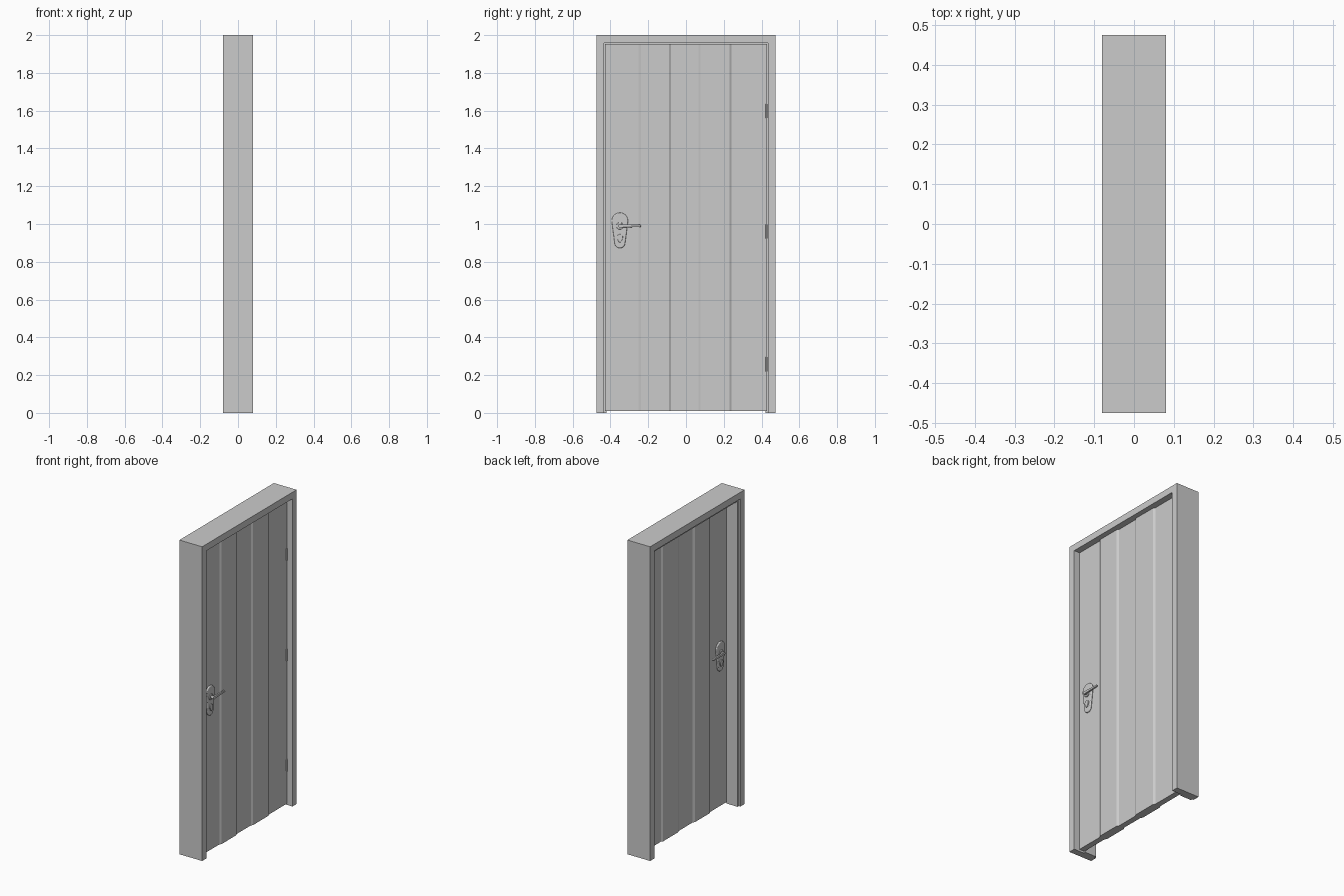
import bpy, bmesh
from math import pi, sin, cos
from mathutils import Vector

cube = bpy.data.objects.get("Cube")
if cube:
    bpy.data.objects.remove(cube)

grey = bpy.data.materials.new("light grey")
grey.use_nodes = True
grey.diffuse_color = (0.6, 0.6, 0.6, 1)
grey.node_tree.nodes["Principled BSDF"].inputs["Base Color"].default_value = (0.6, 0.6, 0.6, 1)

MID = 0.026          # centre plane of the door leaf
HALF = 0.018         # half thickness of the leaf


def prism(name, outline, axis, lo, hi, x=0.0):
    """Extrude an outline: (y, z) along x, or (x, y) along z."""
    def point(a, b, d):
        return Vector((d, a, b)) if axis == "x" else Vector((a, b, d))
    bm = bmesh.new()
    rings = [[bm.verts.new(point(a, b, d)) for a, b in outline] for d in (lo, hi)]
    for ring in rings:
        bm.faces.new(ring)
    for i in range(len(outline)):
        j = (i + 1) % len(outline)
        bm.faces.new((rings[0][i], rings[0][j], rings[1][j], rings[1][i]))
    bmesh.ops.recalc_face_normals(bm, faces=bm.faces)
    mesh = bpy.data.meshes.new(name)
    bm.to_mesh(mesh)
    bm.free()
    mesh.materials.append(grey)
    obj = bpy.data.objects.new(name, mesh)
    obj.location.x = x
    bpy.context.collection.objects.link(obj)
    return obj


def arch(half_out, top_out, half_in, top_in):
    """Upside-down U of two jambs and a head."""
    return [(-half_out, 0), (-half_out, top_out), (half_out, top_out), (half_out, 0),
            (half_in, 0), (half_in, top_in), (-half_in, top_in), (-half_in, 0)]


def arc(y, z, r, start, end, n=20):
    angles = [start + (end - start) * i / n for i in range(n + 1)]
    return [(y + r * cos(a), z + r * sin(a)) for a in angles]


def circle(y, z, r, n=24):
    return arc(y, z, r, 0, 2 * pi * (n - 1) / n, n - 1)


def finish(obj, bevel=0.0, mirror=False):
    if bevel:
        mod = obj.modifiers.new("soft edge", "BEVEL")
        mod.width = bevel
        mod.segments = 3
        mod.limit_method = "ANGLE"
        mod.angle_limit = pi / 4
    if mirror:
        obj.modifiers.new("both sides", "MIRROR")
    bpy.ops.object.select_all(action="DESELECT")
    obj.select_set(True)
    bpy.context.view_layer.objects.active = obj
    bpy.ops.object.shade_smooth_by_angle()


# Frame and the stop the leaf closes against
prism("door_frame", arch(0.475, 2.0, 0.433, 1.958), "x", -0.08, 0.08)
prism("door_stop", arch(0.433, 1.958, 0.42, 1.945), "x", -0.07, MID - HALF)

# Leaf with every second board raised on both sides
front = [(HALF, -0.429)]
raised = False
for seam in (-0.245, -0.085, 0.072, 0.236):
    before, after = (0.008, 0) if raised else (0, 0.008)
    front += [(HALF + before, seam - 0.006), (HALF + after, seam + 0.006)]
    raised = not raised
front.append((HALF, 0.428))
back = [(-x, y) for x, y in reversed(front)]
prism("door_leaf", front + back, "z", 0.01, 1.954, MID)

# Hinges
for i, z in enumerate((0.257, 0.96, 1.598)):
    hinge = prism("hinge_%d" % (i + 1), circle(0.427, MID + HALF + 0.001, 0.005, 12), "x", 0, 0.001)
    bpy.data.objects.remove(hinge)
    knuckle = [(x, y) for y, x in circle(0.427, MID + HALF + 0.001, 0.005, 12)]
    finish(prism("hinge_%d" % (i + 1), knuckle, "z", z - 0.038, z + 0.038))

# Handle set on both faces of the leaf
Y = -0.35
plate = arc(Y, 1.017, 0.043, -0.15, pi + 0.15) + arc(Y, 0.9, 0.028, pi + 0.15, 2 * pi - 0.15)
finish(prism("handle_plate", plate, "x", HALF - 0.002, HALF + 0.01, MID), 0.005, True)
finish(prism("handle_rosette", circle(Y, 0.99, 0.019), "x", HALF + 0.008, HALF + 0.016, MID), 0.003, True)
finish(prism("handle_neck", circle(Y, 0.99, 0.009), "x", HALF + 0.012, HALF + 0.034, MID), 0, True)
grip = arc(Y, 0.99, 0.009, pi / 2, 3 * pi / 2, 10) + arc(-0.243, 0.99, 0.006, -pi / 2, pi / 2, 10)
finish(prism("handle_lever", grip, "x", HALF + 0.022, HALF + 0.034, MID), 0.003, True)
lock = arc(Y, 0.93, 0.016, -0.5, pi + 0.5) + arc(Y, 0.912, 0.009, pi + 0.5, 2 * pi - 0.5)
finish(prism("lock_cylinder", lock, "x", HALF + 0.008, HALF + 0.016, MID), 0.002, True)
